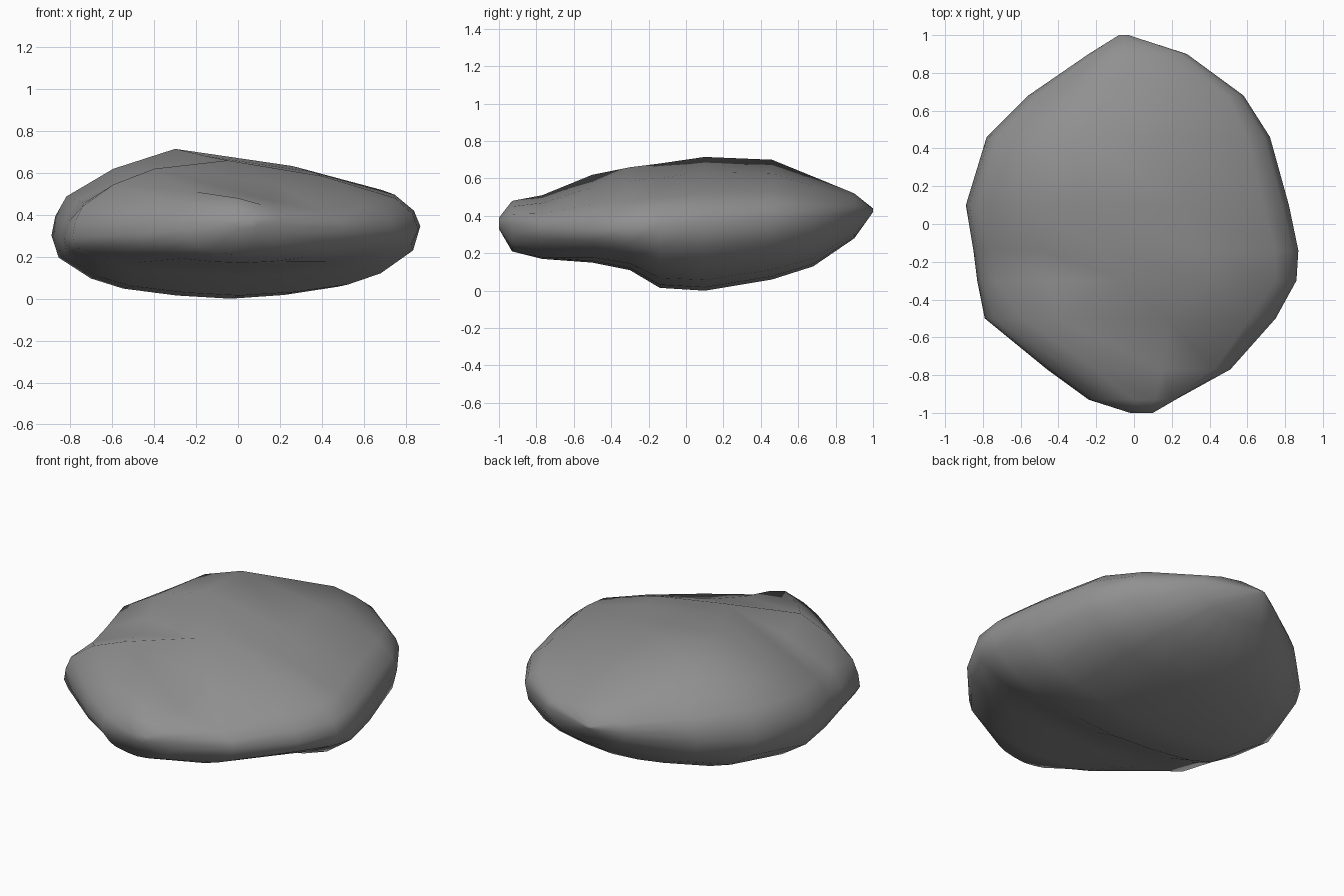
import bpy
import bmesh

default_cube = bpy.data.objects.get("Cube")
if default_cube:
    bpy.data.objects.remove(default_cube, do_unlink=True)


def make_material(name, grey):
    material = bpy.data.materials.new(name)
    material.use_nodes = True
    colour = (grey, grey, grey, 1)
    material.diffuse_color = colour
    material.node_tree.nodes["Principled BSDF"].inputs["Base Color"].default_value = colour
    return material


# Stone slices, front to back: y, right x, left x, peak x, bottom z, side z, top z
SLICES = [
    (-1, -.02, .1, .04, .33, .36, .39),
    (-.93, -.24, .22, 0, .21, .34, .48),
    (-.77, -.46, .51, -.2, .17, .32, .51),
    (-.5, -.79, .75, -.4, .15, .31, .62),
    (-.3, -.83, .86, -.05, .11, .31, .66),
    (-.14, -.85, .87, -.15, .015, .32, .68),
    (.1, -.89, .82, -.3, 0, .33, .715),
    (.46, -.78, .72, -.3, .06, .36, .7),
    (.68, -.56, .58, -.15, .13, .38, .61),
    (.9, -.24, .28, 0, .28, .41, .52),
    (1, -.08, -.03, -.06, .42, .43, .44),
]

# Half outlines of a slice: fraction of the width, fraction of the height
UPPER = [(1, 0), (.97, .22), (.88, .45), (.5, .77)]
LOWER = [(.96, .35), (.78, .68), (.6, .84), (.3, .95)]


def slice_points(y, right_x, left_x, peak_x, bottom, side, top):
    """One closed loop: up the left flank, over the peak, down and under."""
    low_x = (right_x + left_x) / 2
    tilt = (top - bottom) * .04

    def upper(edge_x, edge_z):
        return [(peak_x + (edge_x - peak_x) * f, y, edge_z + (top - edge_z) * h)
                for f, h in UPPER]

    def lower(edge_x, edge_z):
        return [(low_x + (edge_x - low_x) * f, y, edge_z + (bottom - edge_z) * h)
                for f, h in LOWER]

    return (upper(left_x, side + tilt) + [(peak_x, y, top)]
            + upper(right_x, side - tilt)[::-1]
            + lower(right_x, side - tilt) + [(low_x, y, bottom)]
            + lower(left_x, side + tilt)[::-1])


# Loft the slices into one closed stone
bm = bmesh.new()
rings = [[bm.verts.new(point) for point in slice_points(*values)] for values in SLICES]
for front, back in zip(rings, rings[1:]):
    for i in range(len(front)):
        j = (i + 1) % len(front)
        bm.faces.new((front[i], front[j], back[j], back[i]))
bm.faces.new(rings[0])
bm.faces.new(rings[-1][::-1])
bmesh.ops.recalc_face_normals(bm, faces=bm.faces[:])

mesh = bpy.data.meshes.new("stone")
bm.to_mesh(mesh)
bm.free()
stone = bpy.data.objects.new("stone", mesh)
bpy.context.collection.objects.link(stone)
mesh.materials.append(make_material("stone grey", .28))

# Soft, worn shading
for polygon in mesh.polygons:
    polygon.use_smooth = True
